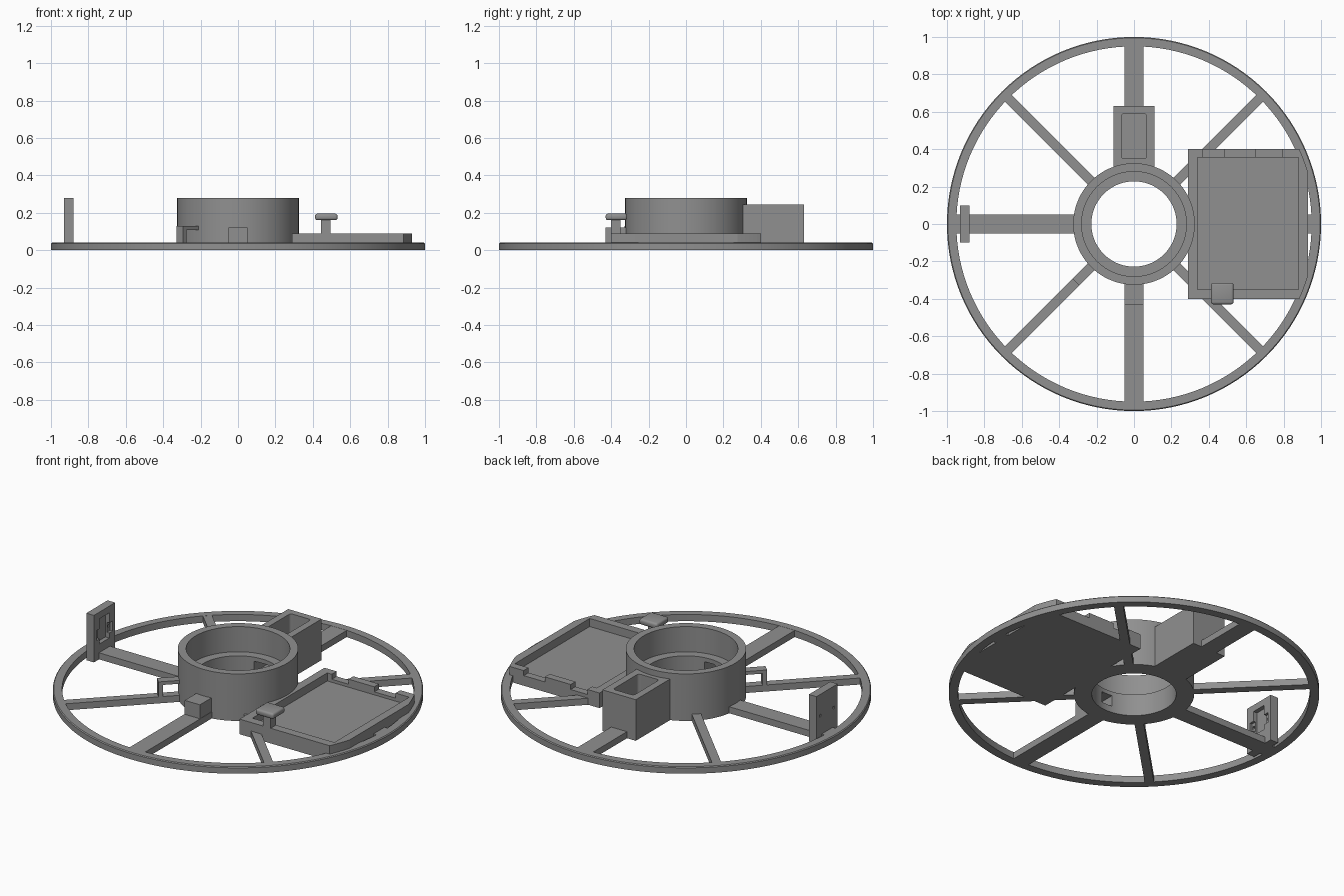
import bpy, bmesh, math
from mathutils import Matrix

if "Cube" in bpy.data.objects:
    bpy.data.objects.remove(bpy.data.objects["Cube"])

grey = bpy.data.materials.new("mid_grey")
grey.diffuse_color = (0.28, 0.28, 0.28, 1)
grey.use_nodes = True
grey.node_tree.nodes["Principled BSDF"].inputs["Base Color"].default_value = grey.diffuse_color


def finish(name, bm, smooth=False):
    bmesh.ops.recalc_face_normals(bm, faces=bm.faces)
    me = bpy.data.meshes.new(name)
    bm.to_mesh(me)
    bm.free()
    me.materials.append(grey)
    ob = bpy.data.objects.new(name, me)
    bpy.context.collection.objects.link(ob)
    if smooth:
        bpy.ops.object.select_all(action='DESELECT')
        ob.select_set(True)
        bpy.context.view_layer.objects.active = ob
        bpy.ops.object.shade_smooth_by_angle(angle=math.radians(30))
    return ob


def box(name, x0, x1, y0, y1, z0, z1, angle=0, round_edges=0):
    """Box from its limits, optionally turned about z and with rounded upright edges."""
    bm = bmesh.new()
    bmesh.ops.create_cube(bm, size=1)
    bmesh.ops.scale(bm, vec=(x1 - x0, y1 - y0, z1 - z0), verts=bm.verts)
    bmesh.ops.translate(bm, vec=((x0 + x1) / 2, (y0 + y1) / 2, (z0 + z1) / 2), verts=bm.verts)
    if round_edges:
        up = [e for e in bm.edges if abs(e.verts[0].co.z - e.verts[1].co.z) > 1e-4]
        bmesh.ops.bevel(bm, geom=up, offset=round_edges, segments=4, profile=0.5, affect='EDGES')
    bmesh.ops.rotate(bm, matrix=Matrix.Rotation(math.radians(angle), 3, 'Z'), verts=bm.verts)
    return finish(name, bm)


def lathe(name, profile, steps=128):
    """Closed (radius, z) profile turned about z."""
    bm = bmesh.new()
    rings = []
    for i in range(steps):
        a = 2 * math.pi * i / steps
        rings.append([bm.verts.new((r * math.cos(a), r * math.sin(a), z)) for r, z in profile])
    n = len(profile)
    for i in range(steps):
        p, q = rings[i], rings[(i + 1) % steps]
        for j in range(n):
            k = (j + 1) % n
            bm.faces.new((p[j], q[j], q[k], p[k]))
    return finish(name, bm, True)


def prism(name, points, z0, z1):
    """Upright prism over a plan outline."""
    bm = bmesh.new()
    f = bm.faces.new([bm.verts.new((x, y, z0)) for x, y in points])
    ext = bmesh.ops.extrude_face_region(bm, geom=[f])
    top = [v for v in ext['geom'] if isinstance(v, bmesh.types.BMVert)]
    bmesh.ops.translate(bm, vec=(0, 0, z1 - z0), verts=top)
    return finish(name, bm)


def cut(ob, *cutters):
    for c in cutters:
        c.hide_render = True
        m = ob.modifiers.new("cut", 'BOOLEAN')
        m.operation = 'DIFFERENCE'
        m.solver = 'EXACT'
        m.object = c
        bpy.context.view_layer.objects.active = ob
        bpy.ops.object.modifier_apply(modifier=m.name)
        bpy.data.objects.remove(c)


# Outer ring
lathe("outer_ring", [(0.95, 0), (1.0, 0), (1.0, 0.035), (0.995, 0.04), (0.95, 0.04)])

# Stepped hub with two cable openings
hub = lathe("hub", [(0.228, 0), (0.325, 0), (0.325, 0.28), (0.28, 0.28), (0.28, 0.13), (0.228, 0.13)])
cut(hub,
    box("front_opening", -0.035, 0.035, -0.40, -0.15, 0.04, 0.105),
    box("back_opening", -0.05, 0.05, 0.15, 0.40, 0.04, 0.105))

# Spokes: wide on the axes, narrow on the diagonals
for i in range(8):
    w, r0 = (0.052, 0.30) if i % 2 == 0 else (0.025, 0.30)
    if i == 0:
        box("spoke_stub", 0.90, 0.96, -w, w, 0, 0.04)
    else:
        box("spoke_%d" % i, r0, 0.965, -w, w, 0, 0.039, angle=45 * i)

# Back holder with a deep pocket
holder = box("back_holder", -0.11, 0.11, 0.305, 0.63, 0, 0.245)
cut(holder,
    box("pocket", -0.068, 0.068, 0.35, 0.59, 0.04, 0.4, round_edges=0.015),
    box("holder_opening", -0.05, 0.05, 0.2, 0.4, 0.04, 0.105))

# Front cable cover
cover = box("front_cover", -0.05, 0.05, -0.43, -0.305, 0.03, 0.122)
cut(cover, box("cover_channel", -0.035, 0.035, -0.41, -0.2, 0.04, 0.105))

# Cable hook on the front left spoke
box("hook_leg", 0.415, 0.44, -0.025, 0.025, 0.03, 0.128, angle=225)
box("hook_arm", 0.31, 0.44, -0.025, 0.025, 0.108, 0.128, angle=225)

# Tray, its outer side following the ring
R, XR = 0.97, 0.93
a0, a1 = math.asin(0.4 / R), math.acos(XR / R)
arc = [(R * math.cos(a), R * math.sin(a)) for a in [a0 + (a1 - a0) * t / 6 for t in range(7)]]
outline = [(0.29, 0.4)] + arc + [(x, -y) for x, y in reversed(arc)] + [(0.29, -0.4)]
tray = prism("tray", outline, 0, 0.09)
cut(tray,
    box("tray_pocket", 0.34, 0.88, -0.35, 0.355, 0.042, 0.2),
    box("notch_a", 0.37, 0.48, 0.34, 0.45, 0.06, 0.2),
    box("notch_b", 0.65, 0.79, 0.34, 0.45, 0.06, 0.2))

# Turning latch on the tray
box("latch_post", 0.445, 0.495, -0.40, -0.35, 0.04, 0.17)
bm = bmesh.new()
bmesh.ops.create_cube(bm, size=1)
bmesh.ops.scale(bm, vec=(0.12, 0.115, 0.035), verts=bm.verts)
bmesh.ops.translate(bm, vec=(0.472, -0.372, 0.178), verts=bm.verts)
bmesh.ops.bevel(bm, geom=bm.edges[:], offset=0.012, segments=3, profile=0.5, affect='EDGES')
finish("latch_cap", bm, True)

# Upright tab with a recess and two screw holes
tab = box("side_tab", -0.93, -0.88, -0.1, 0.1, 0, 0.28)
cut(tab,
    box("tab_recess", -0.905, -0.8, -0.045, 0.045, 0.09, 0.24),
    box("tab_side_recess", -0.895, -0.8, -0.075, 0.075, 0.12, 0.18),
    box("hole_a", -1.0, -0.8, -0.07, -0.055, 0.145, 0.16),
    box("hole_b", -1.0, -0.8, 0.055, 0.07, 0.145, 0.16))
